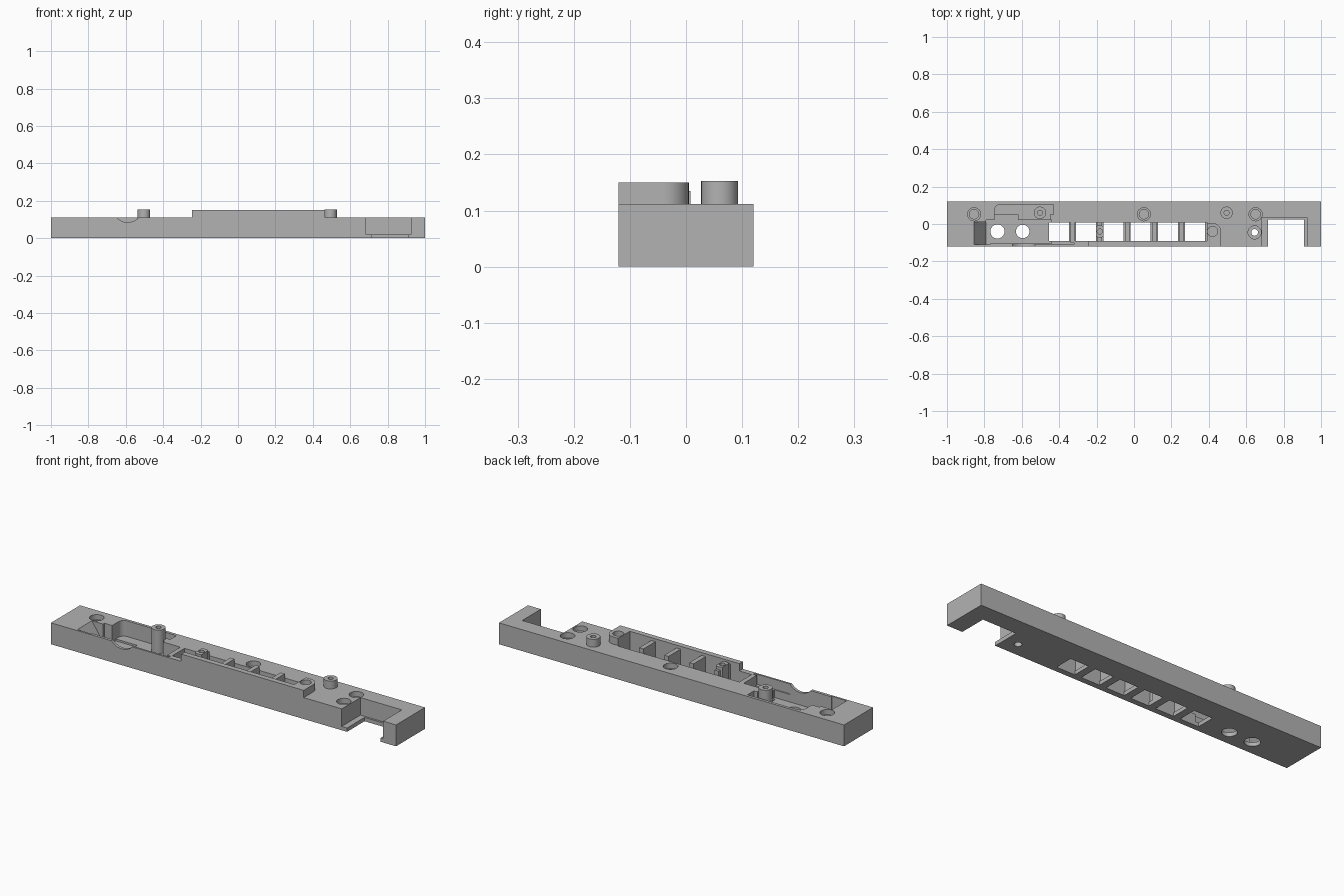
import bpy, bmesh, math
from mathutils import Vector

cube = bpy.data.objects.get("Cube")
if cube:
    bpy.data.objects.remove(cube, do_unlink=True)

grey = bpy.data.materials.new("plain_grey")
grey.use_nodes = True
grey.diffuse_color = (0.45, 0.45, 0.45, 1)
grey.node_tree.nodes["Principled BSDF"].inputs["Base Color"].default_value = grey.diffuse_color


def prism(name, points, direction):
    """Extrude a closed loop of 3D points along a direction."""
    bm = bmesh.new()
    face = bm.faces.new([bm.verts.new(p) for p in points])
    new = bmesh.ops.extrude_face_region(bm, geom=[face])["geom"]
    bmesh.ops.translate(bm, vec=Vector(direction),
                        verts=[v for v in new if isinstance(v, bmesh.types.BMVert)])
    bmesh.ops.recalc_face_normals(bm, faces=bm.faces)
    mesh = bpy.data.meshes.new(name)
    bm.to_mesh(mesh)
    bm.free()
    mesh.materials.append(grey)
    obj = bpy.data.objects.new(name, mesh)
    bpy.context.collection.objects.link(obj)
    return obj


def box(name, x0, x1, y0, y1, z0, z1):
    return prism(name, [(x0, y0, z0), (x1, y0, z0), (x1, y1, z0), (x0, y1, z0)], (0, 0, z1 - z0))


def arc(x, y, r, a0, a1, n):
    angles = [math.radians(a0 + (a1 - a0) * i / n) for i in range(n + 1)]
    return [(x + r * math.cos(a), y + r * math.sin(a)) for a in angles]


def cylinder(name, x, y, r, z0, z1):
    return prism(name, [(px, py, z0) for px, py in arc(x, y, r, 0, 360, 32)[:-1]], (0, 0, z1 - z0))


def combine(target, tool, operation="DIFFERENCE"):
    mod = target.modifiers.new("combine", "BOOLEAN")
    mod.operation = operation
    mod.solver = "EXACT"
    mod.object = tool
    bpy.context.view_layer.objects.active = target
    bpy.ops.object.modifier_apply(modifier=mod.name)
    bpy.data.objects.remove(tool, do_unlink=True)


TOP, RAISED, FLOOR = 0.112, 0.15, 0.02
body = box("bar_body", -1, 1, -0.12, 0.12, 0, TOP)

# Raised rim with a rounded rear corner
outline = [(-0.245, -0.12), (0.465, -0.12)] + arc(0.42, -0.04, 0.045, 0, 90, 12) + [(-0.245, 0.005)]
combine(body, prism("raised_rim", [(x, y, 0.05) for x, y in outline], (0, 0, RAISED - 0.05)), "UNION")

# End notch with a thin ledge round the bottom
combine(body, box("notch_upper", 0.685, 0.925, -0.2, 0.035, FLOOR, 0.3))
combine(body, box("notch_lower", 0.716, 0.91, -0.2, 0.025, -0.1, 0.06))

# Pocket, side bay and window channel
combine(body, box("pocket", -0.79, -0.44, -0.105, 0.022, FLOOR, 0.3))
combine(body, box("middle_bay", -0.745, -0.62, -0.05, 0.052, FLOOR, 0.3))
bay = arc(-0.715, 0.075, 0.03, 180, 90, 8) + [(-0.43, 0.105), (-0.43, 0.052), (-0.745, 0.052)]
combine(body, prism("side_bay", [(x, y, 0.03) for x, y in bay], (0, 0, 0.3)))
combine(body, box("bay_link", -0.62, -0.45, -0.05, 0.06, 0.03, 0.3))
combine(body, box("channel", -0.46, 0.39, -0.092, 0.009, FLOOR, 0.3))
combine(body, box("front_relief", -0.53, -0.32, -0.11, -0.05, 0.06, 0.3))

# Sloped end of the pocket
ramp = [(-0.855, -0.11, TOP + 0.001), (-0.77, -0.11, TOP + 0.001),
        (-0.77, -0.11, FLOOR), (-0.79, -0.11, FLOOR)]
combine(body, prism("ramp", ramp, (0, 0.12, 0)))

# Rounded scallop in the front wall
scallop = [(x, -0.2, z) for x, z in arc(-0.59, 0.165, 0.08, 0, 360, 40)[:-1]]
combine(body, prism("scallop", scallop, (0, 0.12, 0)))

# Ribs between windows, and a screw post on one of them
PITCH, FIRST, HALF = 0.1455, -0.401, 0.0535
for i in range(5):
    x = FIRST + PITCH * (i + 0.5)
    top = TOP if i == 0 else 0.135
    combine(body, box("rib", x - 0.012, x + 0.012, -0.1, 0.02 if i == 0 else 0.008, 0.01, top), "UNION")
combine(body, cylinder("post", FIRST + PITCH * 1.5, -0.04, 0.033, 0.01, RAISED), "UNION")

# Windows through the floor
for i in range(6):
    x = FIRST + PITCH * i
    combine(body, box("window", x - HALF, x + HALF, -0.09, 0.008, -0.1, 0.3))

# Floor holes and screw holes
for x, r in ((-0.73, 0.038), (-0.595, 0.036)):
    combine(body, cylinder("floor_hole", x, -0.04, r, -0.1, 0.06))
for x, y, r, bottom in ((-0.855, 0.052, 0.025, 0.03), (0.053, 0.052, 0.025, 0.03),
                        (0.65, 0.052, 0.025, 0.03), (0.645, -0.045, 0.018, -0.1)):
    combine(body, cylinder("counterbore", x, y, 0.035, 0.085, 0.3))
    combine(body, cylinder("screw_hole", x, y, r, bottom, 0.2))
combine(body, cylinder("corner_hole", 0.42, -0.04, 0.027, 0.04, 0.3))
combine(body, cylinder("post_hole", FIRST + PITCH * 1.5, -0.04, 0.014, 0.06, 0.3))

# Standing bosses with blind holes
bosses = []
for side, x in (("right", -0.503), ("left", 0.495)):
    boss = cylinder(side + "_boss", x, 0.06, 0.033, 0.01, 0.153)
    combine(boss, cylinder("boss_hole", x, 0.06, 0.013, 0.07, 0.3))
    bosses.append(boss)

# Smooth the round walls and keep edges crisp
bpy.ops.object.select_all(action="DESELECT")
for obj in [body] + bosses:
    obj.select_set(True)
bpy.context.view_layer.objects.active = body
bpy.ops.object.shade_smooth_by_angle(angle=math.radians(30))
